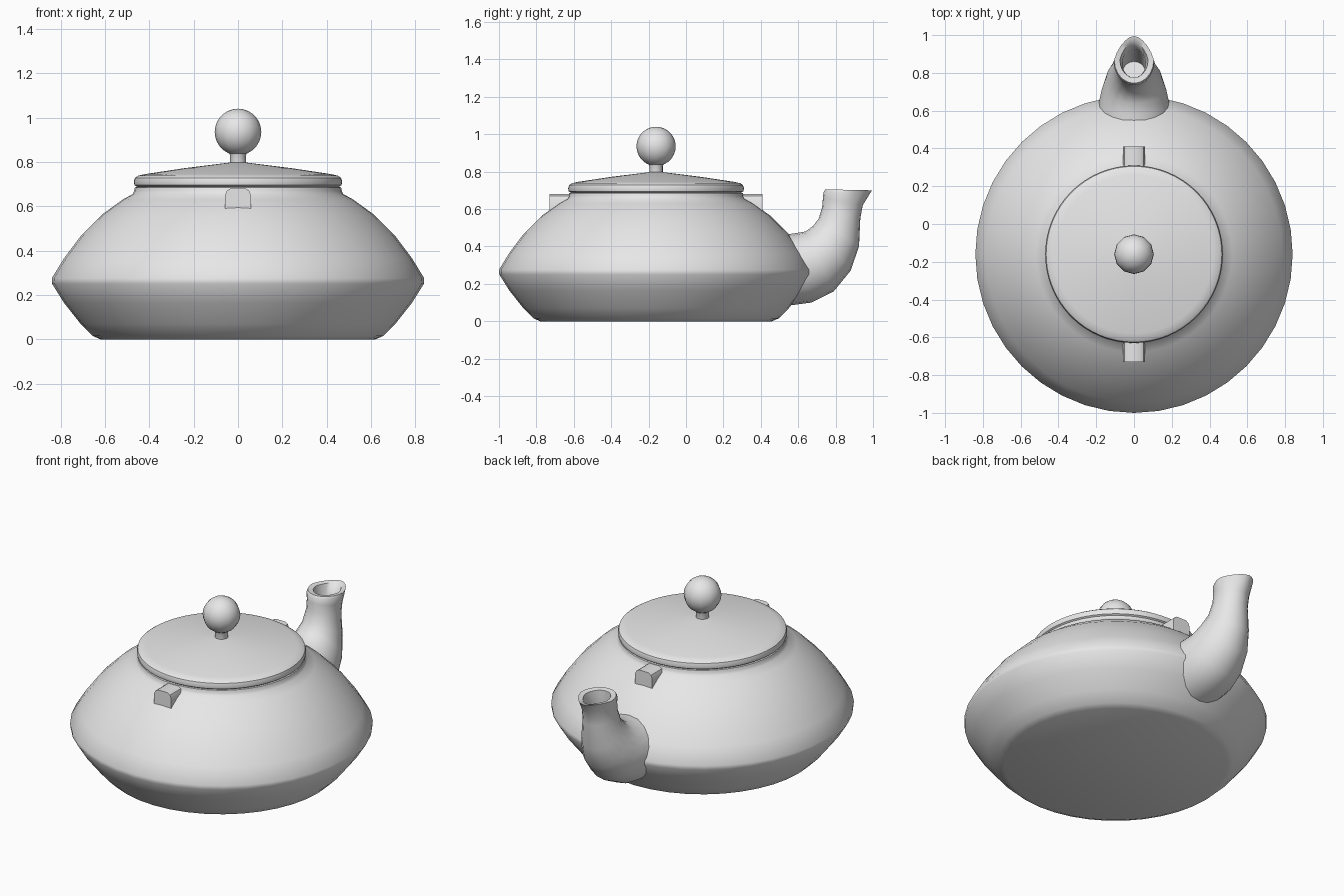
import bpy, bmesh, math
from mathutils import Vector

cube = bpy.data.objects.get("Cube")
if cube:
    bpy.data.objects.remove(cube, do_unlink=True)

AXIS_Y = -0.16  # centre line of the pot

clay = bpy.data.materials.new("grey clay")
clay.use_nodes = True
clay.diffuse_color = (0.8, 0.8, 0.8, 1)
clay.node_tree.nodes["Principled BSDF"].inputs["Base Color"].default_value = (0.8, 0.8, 0.8, 1)


def finish(name, bm, angle=40):
    bmesh.ops.recalc_face_normals(bm, faces=bm.faces)
    mesh = bpy.data.meshes.new(name)
    bm.to_mesh(mesh)
    bm.free()
    obj = bpy.data.objects.new(name, mesh)
    bpy.context.collection.objects.link(obj)
    mesh.materials.append(clay)
    bpy.ops.object.select_all(action='DESELECT')
    obj.select_set(True)
    bpy.context.view_layer.objects.active = obj
    bpy.ops.object.shade_smooth_by_angle(angle=math.radians(angle))
    return obj


def loft(name, rings, angle=40):
    """Skin a stack of equal rings of points and cap both ends."""
    bm = bmesh.new()
    loops = [[bm.verts.new(p) for p in ring] for ring in rings]
    n = len(loops[0])
    for a, b in zip(loops, loops[1:]):
        for i in range(n):
            j = (i + 1) % n
            bm.faces.new((a[i], a[j], b[j], b[i]))
    bm.faces.new(loops[0])
    bm.faces.new(loops[-1])
    return finish(name, bm, angle)


def turned(name, profile, sides, angle=40):
    """Round part from (radius, height) pairs."""
    turns = [math.tau * i / sides for i in range(sides)]
    return loft(name, [[(r * math.cos(t), AXIS_Y + r * math.sin(t), z) for t in turns]
                       for r, z in profile], angle)


# Squat body with a collar under the lid
turned("body", [(0.62, 0), (0.655, 0.015), (0.71, 0.07), (0.785, 0.165), (0.838, 0.25),
                (0.84, 0.275), (0.785, 0.365), (0.71, 0.465), (0.61, 0.565), (0.52, 0.63),
                (0.475, 0.655), (0.468, 0.67), (0.465, 0.685), (0.44, 0.69)], 40)

# Lid with a rounded rim and shallow cone top
turned("lid", [(0.44, 0.68), (0.455, 0.687), (0.467, 0.695), (0.47, 0.71), (0.465, 0.728),
               (0.45, 0.738), (0.42, 0.745), (0.24, 0.772), (0.03, 0.798)], 64)

# Knob: flared stem and ball
turned("knob_stem", [(0.036, 0.78), (0.036, 0.83), (0.042, 0.845), (0.06, 0.86)], 16)
bm = bmesh.new()
bmesh.ops.create_uvsphere(bm, u_segments=12, v_segments=14, radius=0.105)
bmesh.ops.translate(bm, verts=bm.verts, vec=(0, AXIS_Y, 0.935))
finish("knob_ball", bm, 60)

# Handle lugs, rounded along the upper edges
outline = [(-0.058, 0.585), (-0.058, 0.65), (-0.05, 0.67), (-0.033, 0.681),
           (0.033, 0.681), (0.05, 0.67), (0.058, 0.65), (0.058, 0.585)]
for name, side in (("front_lug", -1), ("back_lug", 1)):
    loft(name, [[(x, AXIS_Y + side * d, z) for x, z in outline] for d in (0.42, 0.57)], 35)

# Curved spout: outer (y, z), inner (y, z), half width, then down inside the mouth
sections = [
    ((0.52, 0.08), (0.50, 0.46), 0.20),
    ((0.67, 0.10), (0.58, 0.47), 0.19),
    ((0.79, 0.16), (0.64, 0.48), 0.17),
    ((0.88, 0.27), (0.68, 0.51), 0.145),
    ((0.925, 0.40), (0.71, 0.55), 0.115),
    ((0.932, 0.55), (0.728, 0.61), 0.095),
    ((0.945, 0.62), (0.732, 0.66), 0.095),
    ((0.985, 0.685), (0.735, 0.69), 0.108),
    ((0.995, 0.70), (0.745, 0.705), 0.105),
    ((0.965, 0.695), (0.775, 0.70), 0.075),
    ((0.925, 0.63), (0.775, 0.65), 0.062),
    ((0.90, 0.50), (0.77, 0.56), 0.06),
    ((0.86, 0.38), (0.75, 0.48), 0.06),
]
rings = []
for k, (outer, inner, width) in enumerate(sections):
    a, b = Vector((0, *outer)), Vector((0, *inner))
    pinch = 0.3 if 6 < k < 10 else 0.0  # pointed pouring lip
    ring = []
    for i in range(20):
        t = math.tau * i / 20
        narrow = 1 - pinch * max(0, math.cos(t))
        ring.append((a + b) / 2 + (a - b) / 2 * math.cos(t)
                    + Vector((width * narrow * math.sin(t), 0, 0)))
    rings.append(ring)
loft("spout", rings, 60)
